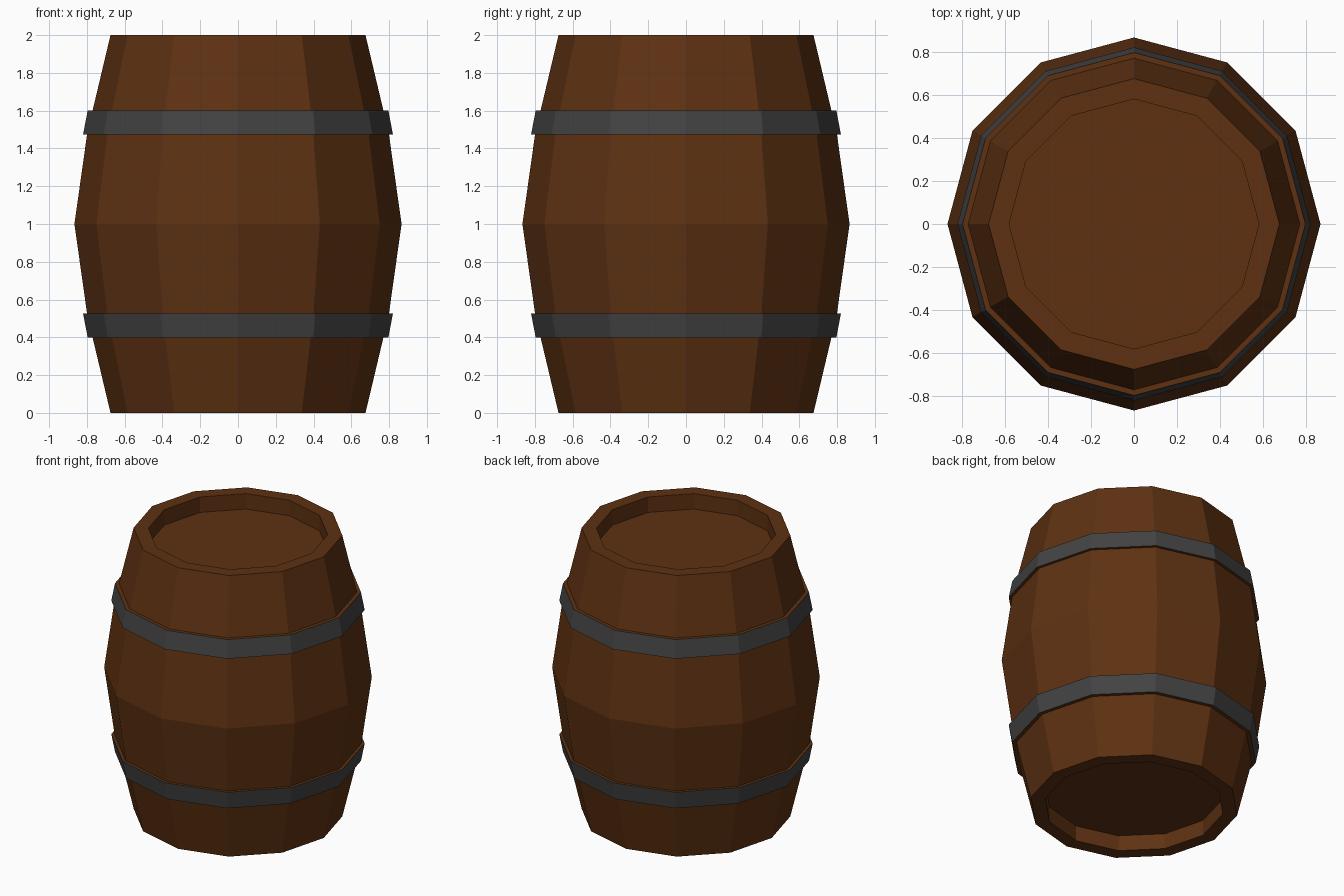
import bpy, bmesh, math

if "Cube" in bpy.data.objects:
    bpy.data.objects.remove(bpy.data.objects["Cube"])

SIDES = 12

def material(name, color):
    m = bpy.data.materials.new(name)
    m.diffuse_color = (*color, 1)
    m.use_nodes = True
    m.node_tree.nodes["Principled BSDF"].inputs["Base Color"].default_value = m.diffuse_color
    return m

wood = material("brown wood", (0.112, 0.031, 0.006))
iron = material("dark iron", (0.056, 0.056, 0.056))

# Lower half profile (radius, height): recessed head, rim, staves, raised hoop
half = [(0.58, 0.11), (0.58, 0.0), (0.675, 0.0), (0.77, 0.40), (0.796, 0.40),
        (0.82, 0.525), (0.799, 0.525), (0.866, 1.0)]
HOOP = 4  # profile segment that is the hoop's outer face
profile = half + [(r, 2 - z) for r, z in reversed(half[:-1])]
hoop_segments = {HOOP, len(profile) - 2 - HOOP}

# Barrel: lathe the profile, hoop bands get the iron colour
bm = bmesh.new()
rings = [[bm.verts.new((r * math.cos(math.tau * i / SIDES),
                        r * math.sin(math.tau * i / SIDES), z))
          for i in range(SIDES)] for r, z in profile]
for s, (a, b) in enumerate(zip(rings, rings[1:])):
    for i in range(SIDES):
        j = (i + 1) % SIDES
        f = bm.faces.new((a[i], a[j], b[j], b[i]))
        f.material_index = 1 if s in hoop_segments else 0

# Barrel heads at the bottom of each recess
bm.faces.new(rings[0][::-1])
bm.faces.new(rings[-1])
bmesh.ops.recalc_face_normals(bm, faces=bm.faces[:])

mesh = bpy.data.meshes.new("barrel")
bm.to_mesh(mesh)
bm.free()
mesh.materials.append(wood)
mesh.materials.append(iron)
barrel = bpy.data.objects.new("barrel", mesh)
bpy.context.collection.objects.link(barrel)
